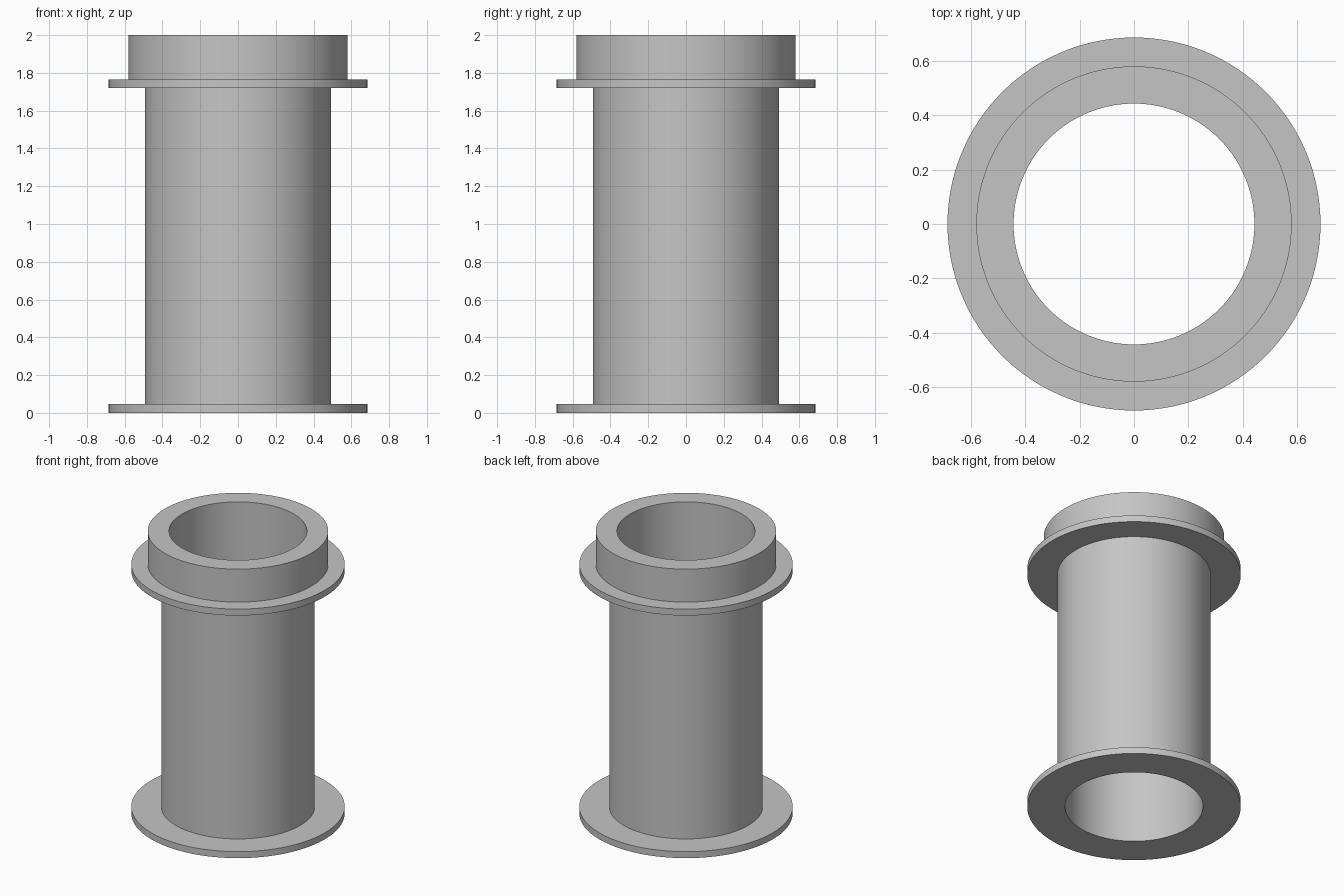
import bpy
import bmesh
import math

cube = bpy.data.objects.get("Cube")
if cube:
    bpy.data.objects.remove(cube, do_unlink=True)

SEGMENTS = 128
HEIGHT = 2.0
BORE, TUBE, COLLAR, FLANGE = 0.443, 0.493, 0.58, 0.686
THICK = 0.046          # flange thickness
UPPER = 1.72           # underside of upper flange

# Plain grey metal
grey = bpy.data.materials.new("grey_metal")
grey.use_nodes = True
colour = (0.56, 0.56, 0.56, 1.0)
grey.diffuse_color = colour
grey.node_tree.nodes["Principled BSDF"].inputs["Base Color"].default_value = colour


def lathe(name, profile):
    """Revolve a closed (radius, z) profile around the z axis."""
    bm = bmesh.new()
    verts = [bm.verts.new((r, 0, z)) for r, z in profile]
    edges = [bm.edges.new((a, b)) for a, b in zip(verts, verts[1:] + verts[:1])]
    bmesh.ops.spin(bm, geom=verts + edges, cent=(0, 0, 0), axis=(0, 0, 1),
                   angle=math.tau, steps=SEGMENTS, use_merge=True)
    bmesh.ops.remove_doubles(bm, verts=bm.verts, dist=0.0001)
    bmesh.ops.recalc_face_normals(bm, faces=bm.faces)
    mesh = bpy.data.meshes.new(name)
    bm.to_mesh(mesh)
    bm.free()
    mesh.materials.append(grey)
    obj = bpy.data.objects.new(name, mesh)
    bpy.context.collection.objects.link(obj)
    bpy.ops.object.select_all(action="DESELECT")
    obj.select_set(True)
    bpy.context.view_layer.objects.active = obj
    bpy.ops.object.shade_smooth_by_angle(angle=math.radians(30))
    return obj


# Hollow sleeve: bottom flange, tube, upper flange and collar in one turned solid
lathe("flanged_sleeve", [
    (BORE, 0), (FLANGE, 0), (FLANGE, THICK),
    (TUBE, THICK), (TUBE, UPPER),
    (FLANGE, UPPER), (FLANGE, UPPER + THICK),
    (COLLAR, UPPER + THICK), (COLLAR, HEIGHT), (BORE, HEIGHT),
])
